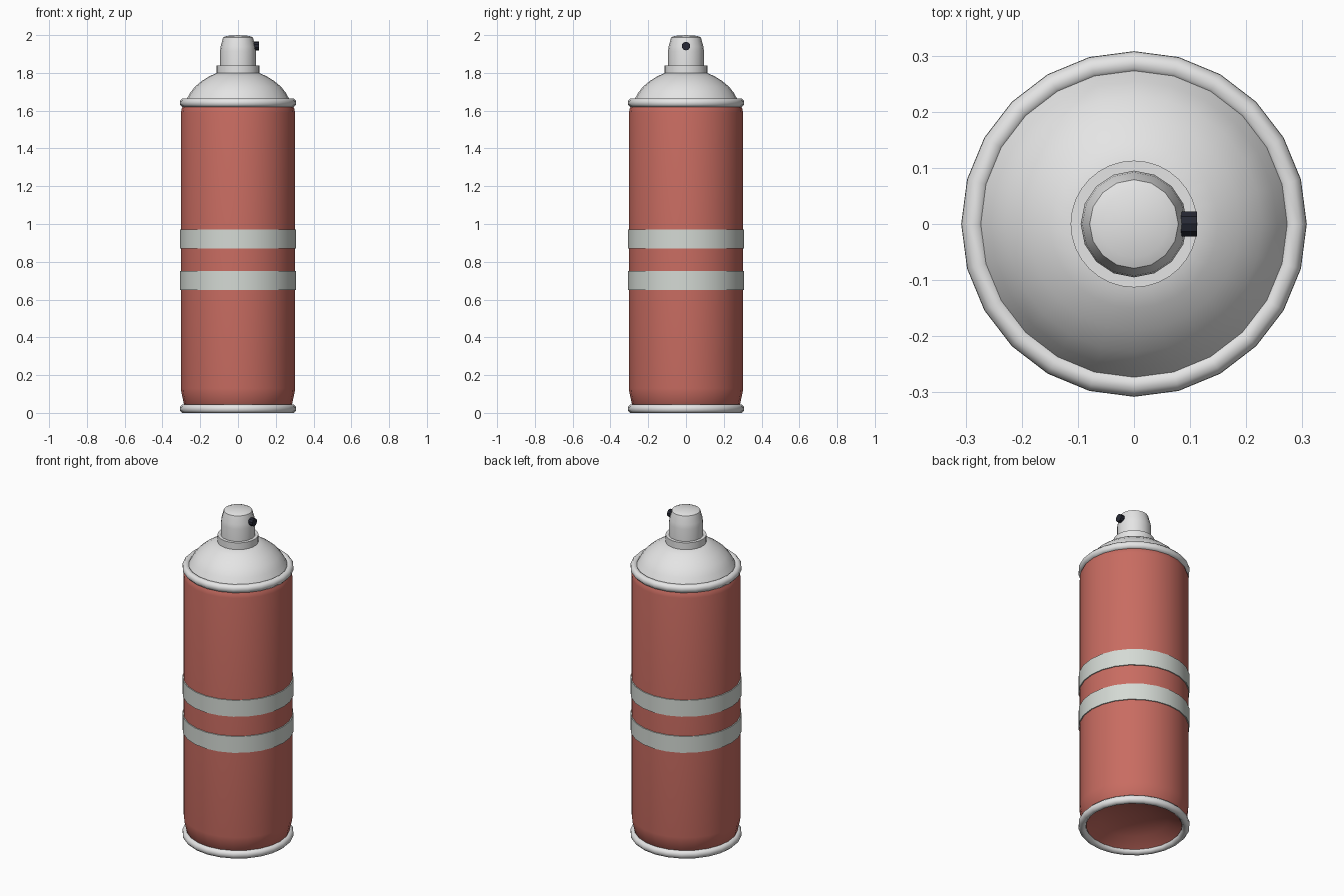
import bpy, math
from mathutils import Matrix

cube = bpy.data.objects.get("Cube")
if cube:
    bpy.data.objects.remove(cube)


def material(name, rgb):
    m = bpy.data.materials.new(name)
    m.use_nodes = True
    m.diffuse_color = (*rgb, 1)
    m.node_tree.nodes["Principled BSDF"].inputs["Base Color"].default_value = (*rgb, 1)
    return m


RED = material("red paint", (0.58, 0.15, 0.12))
WHITE = material("white metal", (0.78, 0.78, 0.78))
BAND = material("pale grey band", (0.66, 0.70, 0.66))
BLACK = material("dark navy plastic", (0.02, 0.022, 0.035))


def lathe(name, profile, mat, sides=24, closed=False, angle=35, place=None):
    """Turn (radius, height) points around z; radius 0 makes a pole."""
    verts, rings, faces = [], [], []
    for r, z in profile:
        n = sides if r > 0 else 1
        rings.append([len(verts) + i for i in range(n)])
        verts += [(r * math.cos(math.tau * i / sides),
                   r * math.sin(math.tau * i / sides), z) for i in range(n)]
    pairs = list(zip(rings, rings[1:]))
    if closed:
        pairs.append((rings[-1], rings[0]))
    for a, b in pairs:
        for i in range(sides):
            j = (i + 1) % sides
            quad = [a[i % len(a)], a[j % len(a)], b[j % len(b)], b[i % len(b)]]
            faces.append(list(dict.fromkeys(quad)))
    mesh = bpy.data.meshes.new(name)
    mesh.from_pydata(verts, [], faces)
    mesh.materials.append(mat)
    if place:
        mesh.transform(place)
    ob = bpy.data.objects.new(name, mesh)
    bpy.context.collection.objects.link(ob)
    bpy.ops.object.select_all(action="DESELECT")
    ob.select_set(True)
    bpy.context.view_layer.objects.active = ob
    bpy.ops.object.shade_smooth_by_angle(angle=math.radians(angle))
    return ob


# Can body with a hollowed base
lathe("can_body", [(0, 0.09), (0.1, 0.082), (0.19, 0.06), (0.265, 0.02), (0.285, 0.04),
                   (0.3, 0.11), (0.302, 0.13), (0.302, 1.59), (0.298, 1.61),
                   (0.285, 1.635)], RED)

# Rolled rims at both ends
for name, z in (("bottom_rim", 0.022), ("top_rim", 1.642)):
    ring = [(0.287 + 0.022 * math.cos(math.tau * (i + 0.5) / 8),
             z + 0.024 * math.sin(math.tau * (i + 0.5) / 8)) for i in range(8)]
    lathe(name, ring, WHITE, closed=True, angle=50)

# Raised bands around the body
for name, z in (("lower_band", 0.65), ("upper_band", 0.87)):
    lathe(name, [(0.29, z), (0.308, z), (0.308, z + 0.1), (0.29, z + 0.1)],
          BAND, closed=True)

# Domed shoulder
lathe("shoulder_dome", [(0.29, 1.63), (0.272, 1.66), (0.255, 1.692), (0.228, 1.727),
                        (0.19, 1.758), (0.15, 1.783), (0.11, 1.80), (0, 1.80)], WHITE)

# Valve collar and spray cap
lathe("valve_collar", [(0, 1.79), (0.113, 1.79), (0.113, 1.84), (0, 1.84)],
      WHITE, sides=32)
lathe("spray_cap", [(0, 1.83), (0.095, 1.83), (0.095, 1.915), (0.092, 1.94),
                    (0.079, 1.988), (0.06, 1.996), (0, 2.0)], WHITE, sides=16, angle=40)

# Spray opening pointing to +x
lathe("spray_tip", [(0, 0.08), (0.023, 0.08), (0.023, 0.112), (0, 0.112)], BLACK, sides=10,
      place=Matrix.Translation((0, 0, 1.942)) @ Matrix.Rotation(math.pi / 2, 4, "Y"))
